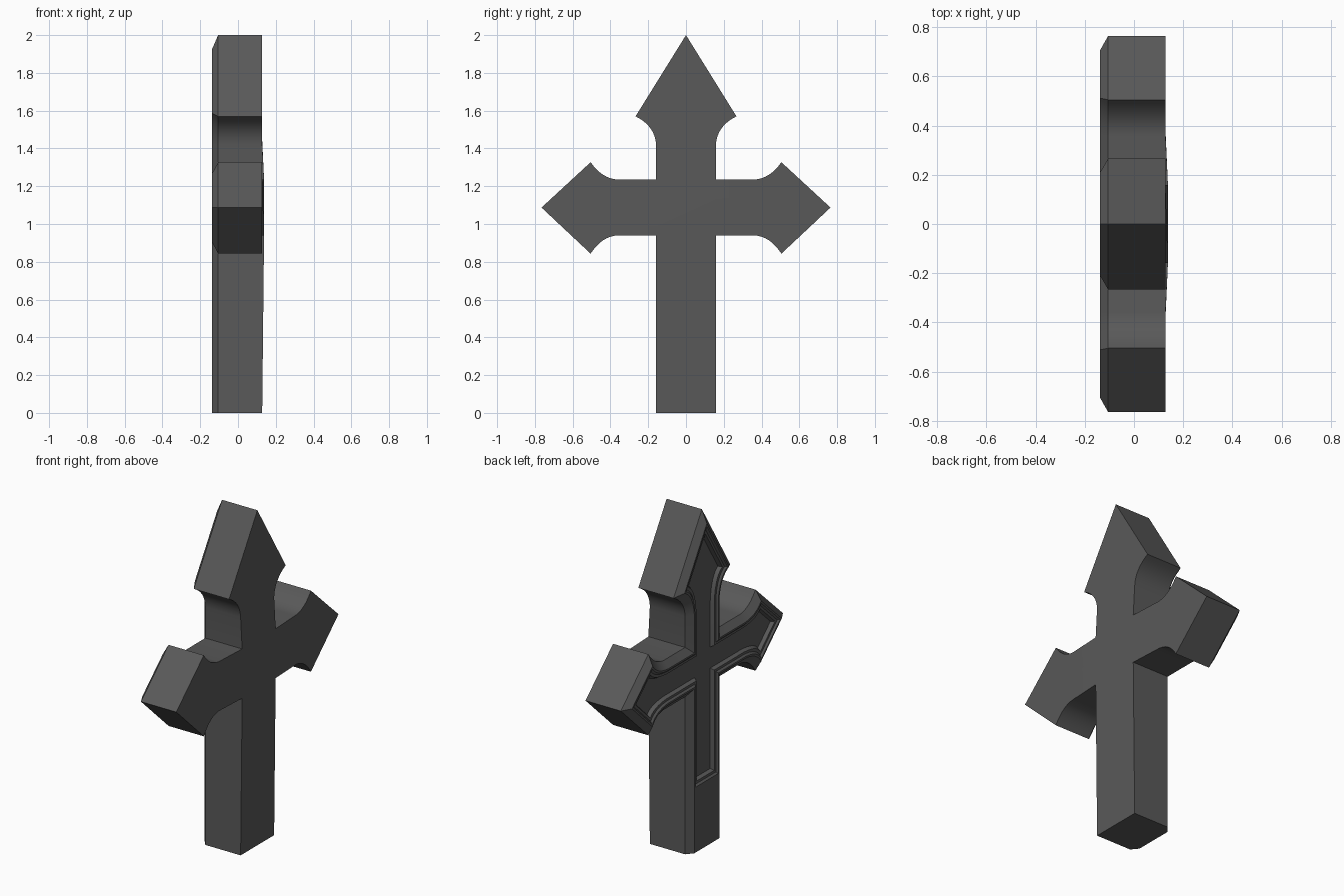
import bpy, bmesh, math
from mathutils import Vector

if "Cube" in bpy.data.objects:
    bpy.data.objects.remove(bpy.data.objects["Cube"])

N = 8  # segments in each flared curve

# Half outline (y, z) as a control polygon, bottom to top tip
CTRL = [(0.158, 0), (0.158, 0.94),
        (0.36, 0.94), (0.445, 0.936), (0.505, 0.843), (0.765, 1.087),
        (0.505, 1.327), (0.445, 1.24), (0.36, 1.235), (0.158, 1.235),
        (0.158, 1.42), (0.165, 1.52), (0.267, 1.57), (0, 2.0)]
CURVE_STARTS = (2, 6, 10)


def outline(inset, bottom):
    """Inset the control polygon, then evaluate the flared curves."""
    half = [Vector(p) for p in CTRL]
    full = half + [Vector((-p.x, p.y)) for p in reversed(half[:-1])]
    pts = []
    for i in range(len(half)):
        a = (full[i] - full[i - 1]).normalized()
        b = (full[(i + 1) % len(full)] - full[i]).normalized()
        na, nb = Vector((-a.y, a.x)), Vector((-b.y, b.x))
        pts.append(full[i] + (na + nb) * (inset / (1 + na.dot(nb))))
    pts[0] = Vector((CTRL[0][0] - inset, bottom))
    out, i = [], 0
    while i < len(pts):
        if i in CURVE_STARTS:
            p, q, r = pts[i:i + 3]
            for k in range(N + 1):
                t = k / N
                out.append(p * (1 - t) ** 2 + q * 2 * t * (1 - t) + r * t * t)
            i += 3
        else:
            out.append(pts[i])
            i += 1
    return out + [Vector((-p.x, p.y)) for p in reversed(out[:-1])]


# Rings: inset, x position, bottom z
RINGS = [(0, 0.128, 0), (0, -0.105, 0),            # body sides
         (0.04, -0.138, 0),                        # chamfer
         (0.05, -0.138, 0.39), (0.06, -0.128, 0.40),   # rim and first step
         (0.074, -0.128, 0.415), (0.084, -0.108, 0.425)]  # recessed panel

bm = bmesh.new()
rings = []
for inset, x, bottom in RINGS:
    rings.append([bm.verts.new((x, p.x, p.y)) for p in outline(inset, bottom)])
M = len(rings[0])
for r0, r1 in zip(rings, rings[1:]):
    for i in range(M):
        j = (i + 1) % M
        bm.faces.new((r0[i], r0[j], r1[j], r1[i]))
bm.faces.new(rings[-1])  # panel floor

# Plain side, slightly raised at the crossing
back = rings[0]
last, c1, c2 = M - 1, 1, 5 + 2 * N
for i in (c1, c2, last - c1, last - c2):
    back[i].co.x = 0.138
bm.faces.new([back[i] for i in (0, c1, last - c1, last)])
bm.faces.new([back[i] for i in (c1, c2, last - c2, last - c1)])
bm.faces.new(back[c1:c2 + 1])
bm.faces.new(back[c2:last - c2 + 1])
bm.faces.new(back[last - c2:last - c1 + 1])
bmesh.ops.recalc_face_normals(bm, faces=bm.faces)

mesh = bpy.data.meshes.new("stone_cross")
bm.to_mesh(mesh)
bm.free()
mat = bpy.data.materials.new("dark_grey_stone")
mat.diffuse_color = (0.1, 0.1, 0.1, 1)
mat.use_nodes = True
mat.node_tree.nodes["Principled BSDF"].inputs["Base Color"].default_value = mat.diffuse_color
mesh.materials.append(mat)
cross = bpy.data.objects.new("stone_cross", mesh)
bpy.context.collection.objects.link(cross)
bpy.context.view_layer.objects.active = cross
cross.select_set(True)
bpy.ops.object.shade_smooth_by_angle(angle=math.radians(22))
